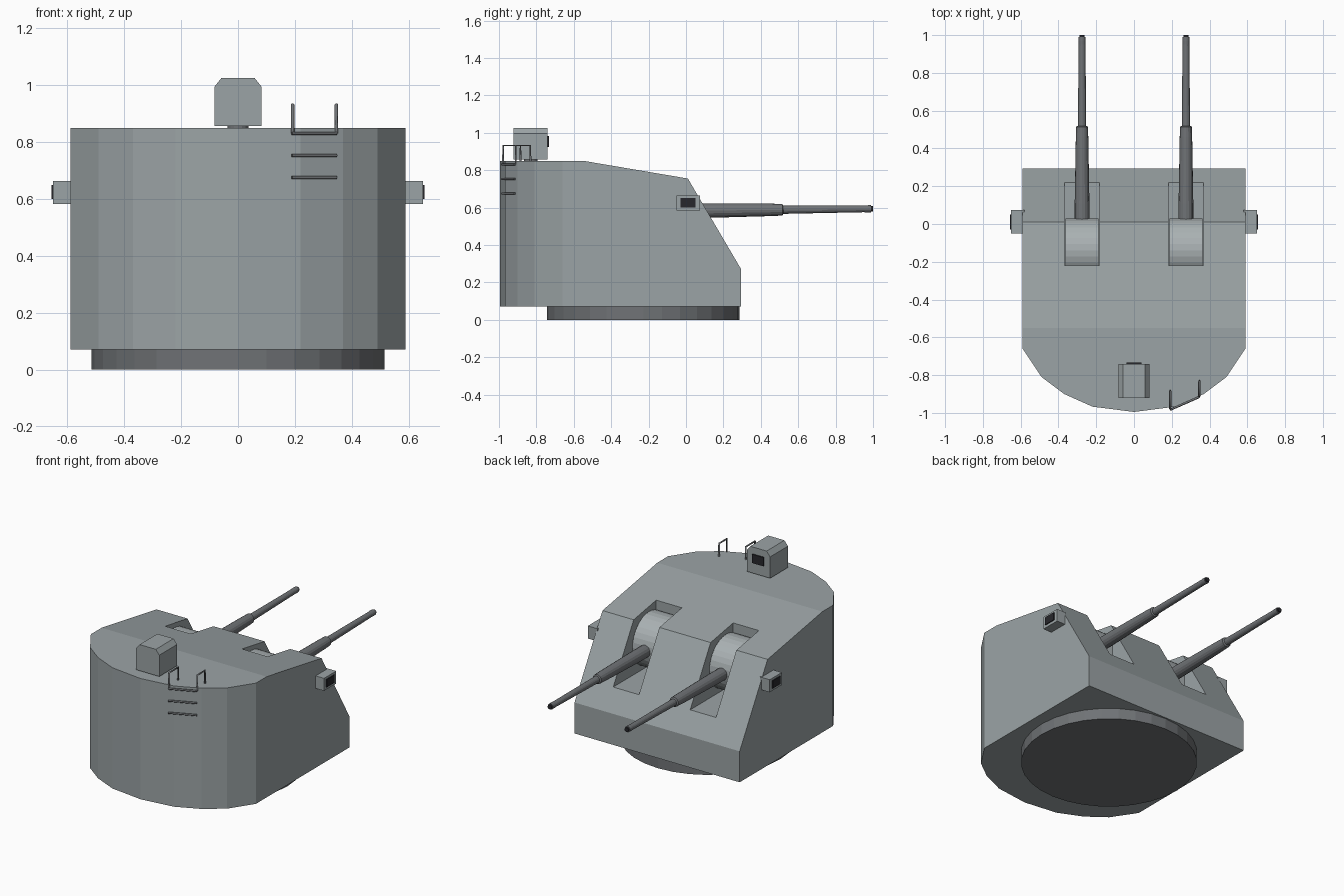
import bpy, bmesh, math
from mathutils import Vector, Matrix

if "Cube" in bpy.data.objects:
    bpy.data.objects.remove(bpy.data.objects["Cube"])


def material(name, v):
    m = bpy.data.materials.new(name)
    m.diffuse_color = (*v, 1)
    m.use_nodes = True
    m.node_tree.nodes["Principled BSDF"].inputs["Base Color"].default_value = m.diffuse_color
    return m


PAINT = material("paint", (0.33, 0.37, 0.38))
STEEL = material("steel", (0.16, 0.17, 0.18))
LIGHT = material("light_paint", (0.40, 0.44, 0.45))
DARK = material("dark", (0.02, 0.02, 0.025))


def finish(name, bm, mat):
    bmesh.ops.recalc_face_normals(bm, faces=bm.faces[:])
    me = bpy.data.meshes.new(name)
    bm.to_mesh(me)
    bm.free()
    me.materials.append(mat)
    ob = bpy.data.objects.new(name, me)
    bpy.context.collection.objects.link(ob)
    return ob


def extrude(bm, points, vec):
    face = bm.faces.new([bm.verts.new(p) for p in points])
    new = bmesh.ops.extrude_face_region(bm, geom=[face])["geom"]
    bmesh.ops.translate(bm, vec=vec, verts=[g for g in new if isinstance(g, bmesh.types.BMVert)])


def prism(name, points, vec, mat):
    bm = bmesh.new()
    extrude(bm, points, vec)
    return finish(name, bm, mat)


def box(name, lo, hi, mat):
    pts = [(lo[0], lo[1], lo[2]), (hi[0], lo[1], lo[2]), (hi[0], hi[1], lo[2]), (lo[0], hi[1], lo[2])]
    return prism(name, pts, (0, 0, hi[2] - lo[2]), mat)


def lathe(name, profile, segs, origin, rot, mat):
    """Revolve (radius, height) profile about z, then rotate and place."""
    bm = bmesh.new()
    rings = []
    for r, h in profile:
        rings.append([bm.verts.new((r * math.cos(2 * math.pi * i / segs),
                                    r * math.sin(2 * math.pi * i / segs), h)) for i in range(segs)])
    for a, b in zip(rings, rings[1:]):
        for i in range(segs):
            j = (i + 1) % segs
            bm.faces.new((a[i], a[j], b[j], b[i]))
    bm.faces.new(rings[0])
    bm.faces.new(rings[-1])
    bm.transform(Matrix.Translation(origin) @ rot)
    return finish(name, bm, mat)


def tube(name, pts, r, mat):
    cu = bpy.data.curves.new(name, 'CURVE')
    cu.dimensions = '3D'
    cu.bevel_depth = r
    cu.bevel_resolution = 1
    cu.use_fill_caps = True
    sp = cu.splines.new('POLY')
    sp.points.add(len(pts) - 1)
    for p, co in zip(sp.points, pts):
        p.co = (*co, 1)
    cu.materials.append(mat)
    ob = bpy.data.objects.new(name, cu)
    bpy.context.collection.objects.link(ob)


# Gun house: rounded-back plan, trimmed by the roof and front slopes
half = [(0.59, 0.295), (0.59, -0.66), (0.49, -0.81), (0.37, -0.9), (0.22, -0.967)]
plan = half + [(0, -0.995)] + [(-x, y) for x, y in reversed(half)]
bm = bmesh.new()
extrude(bm, [(x, y, 0.07) for x, y in plan], (0, 0, 0.78))
for a, b in (((-0.55, 0.85), (0.01, 0.755)), ((0.01, 0.755), (0.295, 0.27))):
    no = Vector((0, a[1] - b[1], b[0] - a[0]))
    cut = bmesh.ops.bisect_plane(bm, geom=bm.verts[:] + bm.edges[:] + bm.faces[:],
                                 plane_co=(0, *b), plane_no=no, clear_outer=True)
    edges = [e for e in bm.edges if e.is_boundary]
    bmesh.ops.contextual_create(bm, geom=edges)
house = finish("gun_house", bm, PAINT)

# Gun ports cut through the roof and front slope
for s in (-1, 1):
    x = 0.275 * s
    cutter = box("port_cutter", (x - 0.092, -0.22, 0.4), (x + 0.092, 0.22, 1.1), PAINT)
    cutter.hide_render = True
    mod = house.modifiers.new("port", 'BOOLEAN')
    mod.operation = 'DIFFERENCE'
    mod.solver = 'EXACT'
    mod.object = cutter
    bpy.context.view_layer.objects.active = house
    bpy.ops.object.modifier_apply(modifier="port")
    bpy.data.objects.remove(cutter)

# Base ring
lathe("base_ring", [(0.515, 0), (0.515, 0.08)], 32, (0, -0.228, 0), Matrix(), STEEL)

along_x = Matrix.Rotation(math.pi / 2, 4, 'Y')
along_y = Matrix.Rotation(-math.pi / 2 + 0.011, 4, 'X')
for s, side in ((-1, "left"), (1, "right")):
    x = 0.275 * s
    # Rotating mantlet drum and stepped barrel
    lathe(side + "_mantlet", [(0.17, -0.087), (0.17, 0.087)], 32, (x, -0.14, 0.583), along_x, LIGHT)
    lathe(side + "_barrel", [(0.039, 0), (0.039, 0.25), (0.033, 0.6), (0.031, 0.655), (0.022, 0.66),
                             (0.018, 1.09), (0.019, 1.11), (0.019, 1.13)],
          16, (x, -0.14, 0.581), along_y, STEEL)
    lathe(side + "_bore", [(0.014, 1.125), (0.014, 1.14)], 16, (x, -0.14, 0.581), along_y, DARK)
    # Side sight with window
    xs = sorted((0.58 * s, 0.65 * s))
    box(side + "_sight", (xs[0], -0.05, 0.583), (xs[1], 0.074, 0.664), PAINT)
    xs = sorted((0.64 * s, 0.656 * s))
    box(side + "_sight_window", (xs[0], -0.03, 0.6), (xs[1], 0.05, 0.65), DARK)

# Roof director box on a small pedestal
prof = [(-0.083, 0.857), (0.083, 0.857), (0.083, 0.995), (0.058, 1.026), (-0.058, 1.026), (-0.083, 0.995)]
prism("director_box", [(x, -0.922, z) for x, z in prof], (0, 0.182, 0), PAINT)
box("director_window", (-0.04, -0.75, 0.925), (0.04, -0.733, 0.982), DARK)
lathe("director_pedestal", [(0.037, 0.845), (0.037, 0.86)], 16, (0, -0.83, 0), Matrix(), STEEL)

# Ladder rungs and roof grab rails
for z in (0.675, 0.753, 0.831):
    tube("ladder_rung", [(0.19, -0.984, z), (0.347, -0.915, z)], 0.006, STEEL)
for x, y0, y1 in ((0.192, -0.978, -0.885), (0.346, -0.91, -0.832)):
    tube("grab_rail", [(x, y0, 0.83), (x, y0, 0.932), (x, y1, 0.932), (x, y1, 0.84)], 0.006, STEEL)
